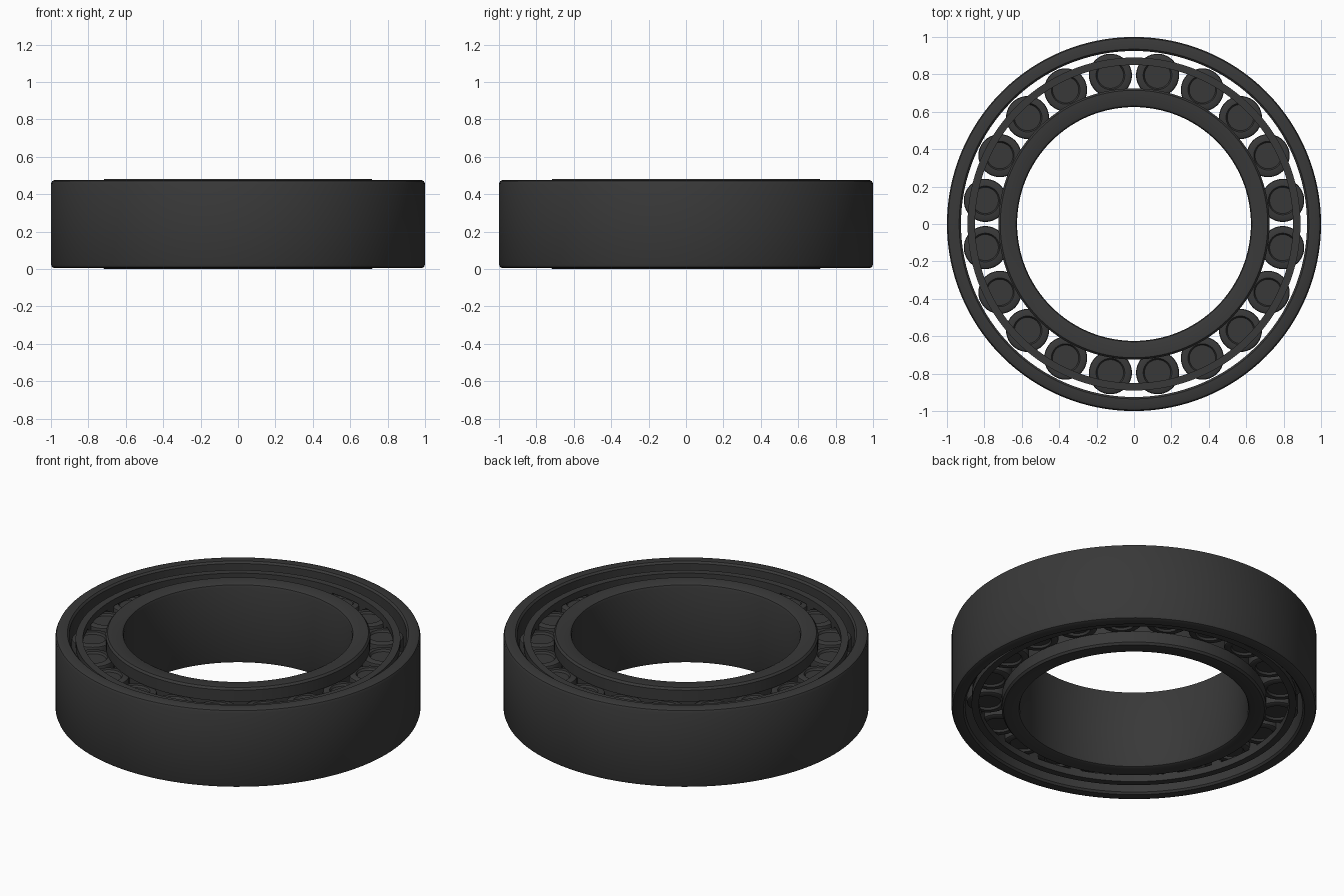
import bpy, bmesh, math
from mathutils import Matrix, Vector

if "Cube" in bpy.data.objects:
    bpy.data.objects.remove(bpy.data.objects["Cube"])

H = 0.48          # bearing width
MID = H / 2
COUNT = 20        # rollers
PITCH = 0.805     # roller circle radius

steel = bpy.data.materials.new("dark_steel")
steel.diffuse_color = (0.04, 0.04, 0.04, 1)
steel.use_nodes = True
steel.node_tree.nodes["Principled BSDF"].inputs["Base Color"].default_value = steel.diffuse_color


def finish(bm, name):
    bmesh.ops.recalc_face_normals(bm, faces=bm.faces)
    me = bpy.data.meshes.new(name)
    bm.to_mesh(me)
    bm.free()
    ob = bpy.data.objects.new(name, me)
    bpy.context.collection.objects.link(ob)
    me.materials.append(steel)
    bpy.ops.object.select_all(action='DESELECT')
    ob.select_set(True)
    bpy.context.view_layer.objects.active = ob
    bpy.ops.object.shade_smooth_by_angle(angle=math.radians(30))
    return ob


def lathe(bm, profile, steps):
    """Spin a closed (radius, z) profile around the z axis."""
    vs = [bm.verts.new((r, 0, z)) for r, z in profile]
    es = [bm.edges.new((vs[i], vs[(i + 1) % len(vs)])) for i in range(len(vs))]
    bmesh.ops.spin(bm, geom=vs + es, axis=(0, 0, 1), cent=(0, 0, 0),
                   angle=2 * math.pi, steps=steps, use_merge=True)
    bmesh.ops.remove_doubles(bm, verts=bm.verts, dist=1e-5)


def mirrored(half):
    """Complete an upper half profile by reflecting it about mid height."""
    return half + [(r, H - z) for r, z in reversed(half)]


# Outer ring: plain raceway inside, rounded corners
bm = bmesh.new()
lathe(bm, mirrored([(0.925, 0.465), (0.935, 0.476), (0.98, 0.476),
                    (0.994, 0.470), (1.0, 0.456)]), 128)
# the reflected half runs back down the outer wall, so close across the bore
finish(bm, "outer_ring")

# Inner ring: a flange at each end guides the rollers
bm = bmesh.new()
half = [(0.69, 0.40), (0.725, 0.40), (0.725, 0.468), (0.715, H),
        (0.643, H), (0.630, 0.474), (0.625, 0.46)]
lathe(bm, mirrored(half), 128)
finish(bm, "inner_ring")

# Cage: two end rings joined by bars between the rollers
bm = bmesh.new()
for z0, z1 in ((0.038, 0.078), (0.402, 0.442)):
    lathe(bm, [(0.85, z0), (0.89, z0), (0.89, z1), (0.85, z1)], 128)
for i in range(COUNT):
    m = (Matrix.Rotation(2 * math.pi * i / COUNT, 4, 'Z')
         @ Matrix.Translation((0.869, 0, MID))
         @ Matrix.Diagonal((0.036, 0.064, 0.34, 1)))
    bmesh.ops.create_cube(bm, size=1, matrix=m)
finish(bm, "cage")

# Rollers: chamfered cylinders with a shallow dish in each end
R, TOP = 0.115, 0.155
half = [(0, TOP - 0.012), (0.07, TOP - 0.012), (0.077, TOP),
        (0.103, TOP), (0.112, TOP - 0.005), (R, TOP - 0.015)]
profile = half + [(r, -z) for r, z in reversed(half)]
bm = bmesh.new()
lathe(bm, profile, 40)
# drop the collapsed axis edge left by the spin
loose = [e for e in bm.edges if not e.link_faces]
bmesh.ops.delete(bm, geom=loose, context='EDGES')
roller = finish(bm, "roller_01")
for i in range(COUNT):
    a = 2 * math.pi * (i + 0.5) / COUNT
    ob = roller
    if i:
        ob = roller.copy()
        ob.name = f"roller_{i + 1:02d}"
        bpy.context.collection.objects.link(ob)
    ob.location = (PITCH * math.cos(a), PITCH * math.sin(a), MID)
